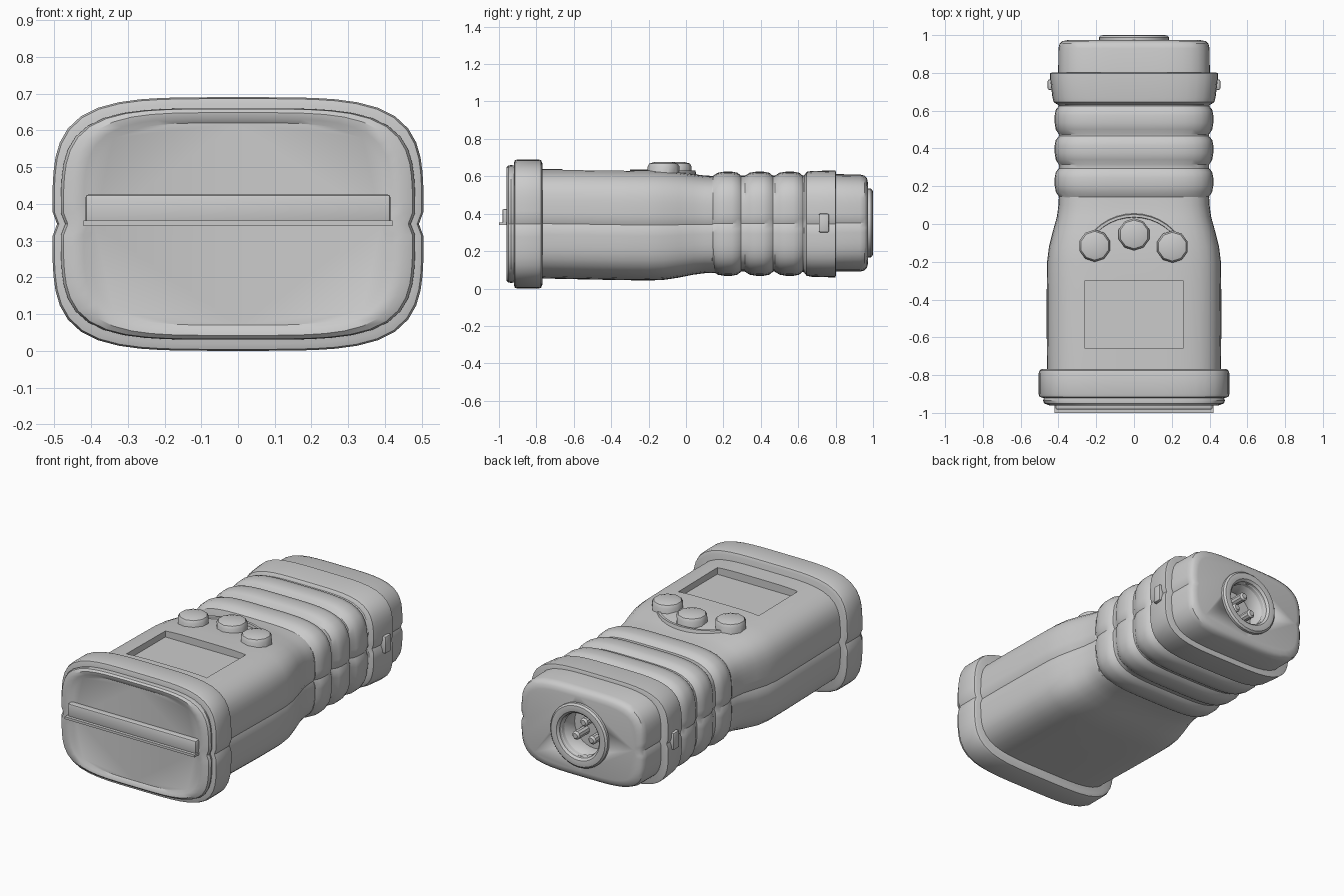
import bpy, bmesh
from math import sin, cos, pi, radians

old = bpy.data.objects.get("Cube")
if old:
    bpy.data.objects.remove(old)

grey = bpy.data.materials.new("plain_grey")
grey.use_nodes = True
COLOUR = (0.6, 0.6, 0.6, 1)
grey.diffuse_color = COLOUR
grey.node_tree.nodes["Principled BSDF"].inputs["Base Color"].default_value = COLOUR
SIDES = 64


def finish(name, bm, smooth=True):
    bmesh.ops.recalc_face_normals(bm, faces=bm.faces)
    mesh = bpy.data.meshes.new(name)
    bm.to_mesh(mesh)
    bm.free()
    ob = bpy.data.objects.new(name, mesh)
    bpy.context.collection.objects.link(ob)
    mesh.materials.append(grey)
    if smooth:
        bpy.ops.object.select_all(action='DESELECT')
        ob.select_set(True)
        bpy.context.view_layer.objects.active = ob
        bpy.ops.object.shade_smooth_by_angle(angle=radians(35))
    return ob


def section(half_width, low, high, power, seam):
    """Rounded-box outline with a notch at the side seams."""
    points = []
    for i in range(SIDES):
        a = 2 * pi * i / SIDES
        r = (abs(cos(a)) ** power + abs(sin(a)) ** power) ** (-1 / power)
        x, z = half_width * r * cos(a), (high - low) / 2 * r * sin(a)
        if i % (SIDES // 2) == 0:
            x *= 1 - seam
        points.append((x, z + (low + high) / 2))
    return points


def loft(name, stations, power=4.2, seam=0.025):
    """Skin rounded sections placed at (y, half width, low z, high z)."""
    bm = bmesh.new()
    rings = [[bm.verts.new((x, y, z)) for x, z in section(w, lo, hi, power, seam)]
             for y, w, lo, hi in stations]
    for a, b in zip(rings, rings[1:]):
        for i in range(SIDES):
            j = (i + 1) % SIDES
            bm.faces.new((a[i], a[j], b[j], b[i]))
    bm.faces.new(rings[0])
    bm.faces.new(rings[-1])
    return finish(name, bm)


def box(name, x, y, z, bevel=0.0):
    bm = bmesh.new()
    bmesh.ops.create_cube(bm, size=1)
    for v in bm.verts:
        v.co = [lim[0] + (c + 0.5) * (lim[1] - lim[0]) for c, lim in zip(v.co, (x, y, z))]
    if bevel:
        bmesh.ops.bevel(bm, geom=bm.edges[:], offset=bevel, segments=2,
                        profile=0.5, affect='EDGES')
    return finish(name, bm, bevel > 0)


def lathe(name, profile, centre, axis='Z', sides=32, closed=False, turn=0.0):
    """Turn (radius, height) points about an axis through the centre."""
    bm = bmesh.new()
    rings = []
    for r, h in profile:
        ring = []
        for i in range(sides):
            a = 2 * pi * i / sides + turn
            p = (r * cos(a), r * sin(a), h) if axis == 'Z' else (r * cos(a), h, r * sin(a))
            ring.append(bm.verts.new([p[k] + centre[k] for k in range(3)]))
        rings.append(ring)
    pairs = list(zip(rings, rings[1:])) + ([(rings[-1], rings[0])] if closed else [])
    for a, b in pairs:
        for i in range(sides):
            j = (i + 1) % sides
            bm.faces.new((a[i], a[j], b[j], b[i]))
    if not closed:
        bm.faces.new(rings[0])
        bm.faces.new(rings[-1])
    return finish(name, bm)


def cut(target, cutter):
    mod = target.modifiers.new("cut", 'BOOLEAN')
    mod.operation = 'DIFFERENCE'
    mod.solver = 'EXACT'
    mod.object = cutter
    cutter.hide_render = True
    cutter.hide_viewport = True
    cutter.display_type = 'WIRE'


# Main housing, narrowing towards the grip
housing = loft("housing", [
    (-0.82, 0.46, 0.055, 0.64), (-0.6, 0.462, 0.05, 0.64), (-0.35, 0.462, 0.045, 0.637),
    (-0.2, 0.46, 0.043, 0.635), (-0.12, 0.45, 0.046, 0.632), (-0.04, 0.43, 0.058, 0.624),
    (0.04, 0.408, 0.074, 0.612), (0.1, 0.4, 0.082, 0.604), (0.2, 0.395, 0.085, 0.6)])
screen_cutter = box("screen_cutter", (-0.26, 0.26), (-0.66, -0.3), (0.595, 0.75))
cut(housing, screen_cutter)

# Front bumper and nose cap
loft("front_bumper", [
    (-0.92, 0.485, 0.02, 0.67), (-0.915, 0.5, 0.004, 0.686), (-0.9, 0.505, 0, 0.69),
    (-0.79, 0.505, 0, 0.69), (-0.775, 0.5, 0.004, 0.686), (-0.768, 0.487, 0.02, 0.67)])
loft("nose_cap", [
    (-0.948, 0.4, 0.07, 0.62), (-0.957, 0.42, 0.058, 0.632), (-0.96, 0.45, 0.042, 0.648),
    (-0.95, 0.475, 0.032, 0.658), (-0.935, 0.482, 0.03, 0.66), (-0.9, 0.47, 0.035, 0.655)])

# Strip and lip across the nose
box("nose_strip", (-0.415, 0.415), (-0.982, -0.93), (0.345, 0.425), 0.008)
box("nose_lip", (-0.42, 0.42), (-1.0, -0.93), (0.34, 0.354))

# Ribbed grip sleeve: raised bands separated by shallow grooves
ribs = [(0.14, 0.4, 0.085, 0.6)]
for start in (0.145, 0.315, 0.475):
    for dy, swell in ((0, 0), (0.025, 0.016), (0.06, 0.022), (0.1, 0.022),
                      (0.13, 0.016), (0.15, 0)):
        ribs.append((start + dy, 0.398 + swell, 0.09 - swell, 0.603 + swell))
ribs += [(0.64, 0.41, 0.08, 0.61), (0.66, 0.41, 0.08, 0.61)]
loft("grip_sleeve", ribs)

# Wider rear collar, with a small stud on each side
loft("rear_collar", [
    (0.632, 0.405, 0.085, 0.605), (0.645, 0.425, 0.068, 0.624), (0.67, 0.432, 0.063, 0.628),
    (0.77, 0.444, 0.06, 0.631), (0.798, 0.444, 0.06, 0.631), (0.802, 0.435, 0.07, 0.622)])
for side, x in (("left", 0.435), ("right", -0.435)):
    box(side + "_stud", (x - 0.022, x + 0.022), (0.71, 0.765), (0.3, 0.4), 0.008)

# Rear block with a round socket
rear_block = loft("rear_block", [
    (0.76, 0.402, 0.09, 0.612), (0.93, 0.4, 0.09, 0.61), (0.955, 0.394, 0.097, 0.603),
    (0.968, 0.38, 0.112, 0.588), (0.973, 0.355, 0.135, 0.565)])
socket_centre = (0, 0, 0.35)
socket_cutter = lathe("socket_cutter", [(0.125, 0.85), (0.125, 1.1)], socket_centre, 'Y')
cut(rear_block, socket_cutter)
lathe("socket_ring", [(0.185, 0.95), (0.185, 0.988), (0.175, 0.998), (0.16, 1.0),
                      (0.14, 0.997), (0.128, 0.985), (0.122, 0.95)],
      socket_centre, 'Y', closed=True)
for i in range(3):
    a = pi / 2 + i * 2 * pi / 3
    lathe("socket_pin", [(0.025, 0.84), (0.025, 0.94), (0.015, 0.95)],
          (0.06 * cos(a), 0, 0.35 + 0.06 * sin(a)), 'Y', 10)

# Three domed control buttons
for name, x, y in (("right", -0.208, -0.115), ("middle", 0, -0.055), ("left", 0.203, -0.12)):
    lathe(name + "_button", [(0.085, 0.56), (0.085, 0.652), (0.076, 0.668), (0.05, 0.676)],
          (x, y, 0), 'Z', 10, turn=pi / 10)

# Low curved ridge behind the buttons
bm = bmesh.new()
arc = []
for i in range(13):
    a = radians(35 + 110 * i / 12)
    arc.append([bm.verts.new((r * cos(a), -0.22 + r * 0.95 * sin(a), z))
                for r, z in ((0.265, 0.59), (0.27, 0.63), (0.285, 0.63), (0.295, 0.59))])
for a, b in zip(arc, arc[1:]):
    for i in range(4):
        j = (i + 1) % 4
        bm.faces.new((a[i], a[j], b[j], b[i]))
bm.faces.new(arc[0])
bm.faces.new(arc[-1])
finish("button_ridge", bm)
